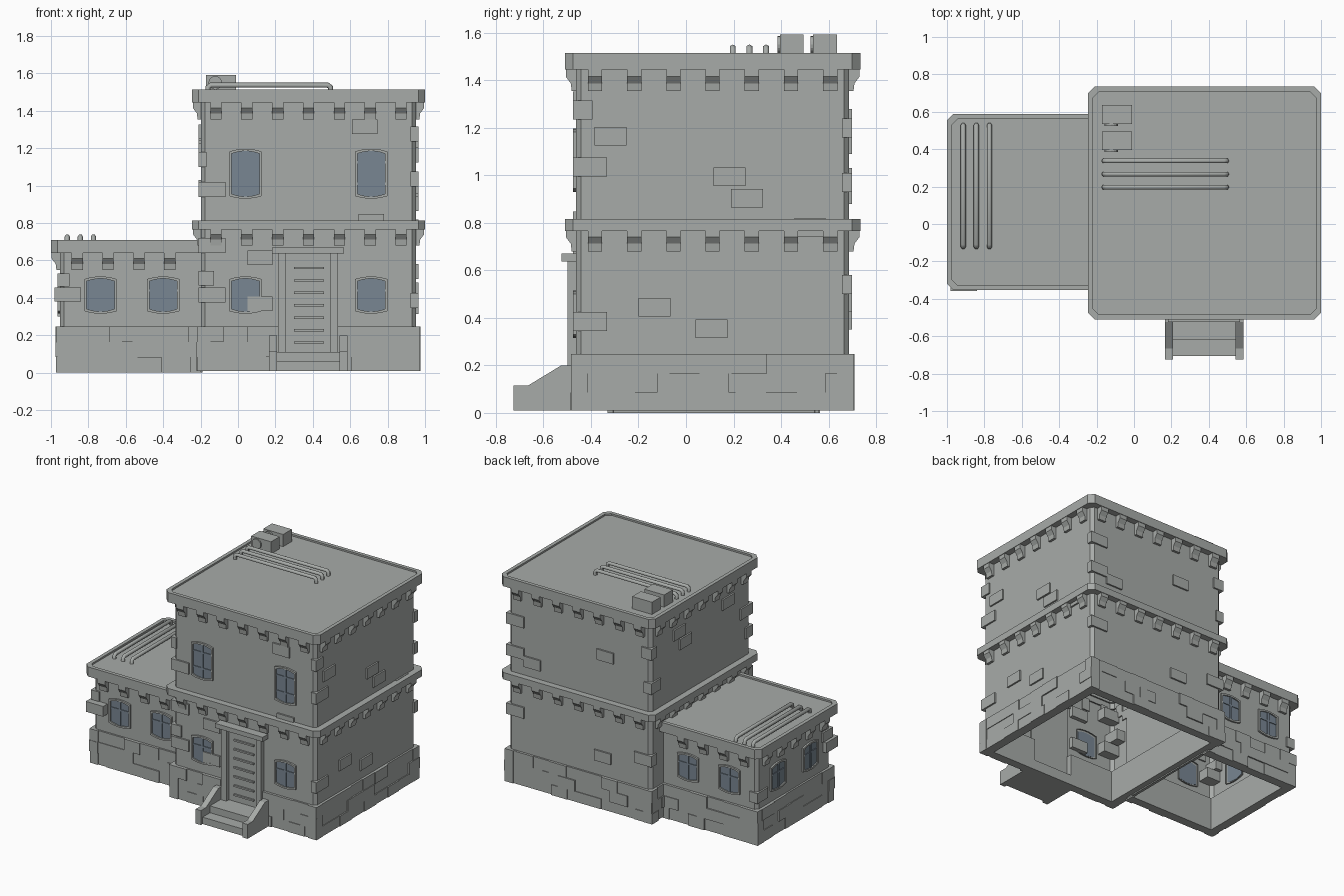
import bpy, bmesh, math, random
from mathutils import Vector

if "Cube" in bpy.data.objects:
    bpy.data.objects.remove(bpy.data.objects["Cube"])

random.seed(4)


def material(name, rgb):
    m = bpy.data.materials.new(name)
    m.diffuse_color = (*rgb, 1)
    m.use_nodes = True
    m.node_tree.nodes["Principled BSDF"].inputs["Base Color"].default_value = m.diffuse_color
    return m


STONE = material("grey stone", (0.39, 0.41, 0.395))
GLASS = material("blue grey glass", (0.19, 0.24, 0.29))


def build(name, lofts, mat):
    """Each loft is (loops, cap_start, cap_end); all go into one object."""
    bm = bmesh.new()
    for loops, cap0, cap1 in lofts:
        rings = [[bm.verts.new(p) for p in lp] for lp in loops]
        n = len(rings[0])
        for a, b in zip(rings, rings[1:]):
            for i in range(n):
                j = (i + 1) % n
                bm.faces.new((a[i], a[j], b[j], b[i]))
        if cap0:
            bm.faces.new(rings[0][::-1])
        if cap1:
            bm.faces.new(rings[-1])
    bmesh.ops.recalc_face_normals(bm, faces=bm.faces)
    me = bpy.data.meshes.new(name)
    bm.to_mesh(me)
    bm.free()
    me.materials.append(mat)
    ob = bpy.data.objects.new(name, me)
    bpy.context.collection.objects.link(ob)
    return ob


def box(x0, x1, y0, y1, z0, z1, f=lambda x, y, z: (x, y, z)):
    return ([[f(x, y, z) for x, y in ((x0, y0), (x1, y0), (x1, y1), (x0, y1))]
             for z in (z0, z1)], True, True)


class Block:
    """A building block: its wall rectangle and which sides are visible."""
    def __init__(s, x0, x1, y0, y1, right_chamfer, sides):
        s.r, s.cr, s.sides = (x0, x1, y0, y1), right_chamfer, sides

    def ring(s, grow, z, c=0.022):
        x0, x1, y0, y1 = s.r
        x0, y0, y1 = x0 - grow, y0 - grow, y1 + grow
        if s.cr:
            x1, d = x1 + grow, c
        else:
            d = 0.002
        return [(x0 + c, y0, z), (x1 - d, y0, z), (x1, y0 + d, z), (x1, y1 - d, z),
                (x1 - d, y1, z), (x0 + c, y1, z), (x0, y1 - c, z), (x0, y0 + c, z)]

    def on(s, side):
        """Map (along, outward, up) to world for one wall."""
        x0, x1, y0, y1 = s.r
        return {"front": lambda u, o, z: (u, y0 - o, z), "back": lambda u, o, z: (u, y1 + o, z),
                "left": lambda u, o, z: (x0 - o, u, z), "right": lambda u, o, z: (x1 + o, u, z)}[side]

    def span(s, side):
        return s.r[:2] if side in ("front", "back") else s.r[2:]


tower = Block(-0.198, 0.952, -0.463, 0.687, True, ("front", "right", "back", "left"))
wing = Block(-0.953, -0.19, -0.307, 0.542, False, ("front", "left", "back"))

# Hollow wall shells, open underneath
build("tower_walls", [([tower.ring(0, 0.01), tower.ring(0, 1.46)], False, True)], STONE)
build("wing_walls", [([wing.ring(0, 0.0), wing.ring(0, 0.66)], False, True)], STONE)


# Roof slabs with a shallow recess, and the middle band
def roof(name, b, z0, z1):
    build(name, [([b.ring(-0.01, z0), b.ring(0.047, z0, 0.035), b.ring(0.047, z1, 0.035),
                   b.ring(0.02, z1, 0.03), b.ring(0.02, z1 - 0.012, 0.03)], False, True)], STONE)


roof("tower_roof", tower, 1.445, 1.515)
roof("wing_roof", wing, 0.64, 0.71)
build("middle_band", [([tower.ring(-0.01, 0.765), tower.ring(0.047, 0.765, 0.035),
                        tower.ring(0.047, 0.815, 0.035), tower.ring(-0.01, 0.815)], False, False)], STONE)


# Corbels under every cornice
def corbels(name, b, top, centres):
    prof = [(-0.01, 0.005), (0.043, 0.005), (0.043, -0.03), (0.022, -0.058), (0.018, -0.09), (-0.01, -0.09)]
    parts = []
    for side in b.sides:
        f = b.on(side)
        for c in centres(side):
            parts.append(([[f(c + d, o, top + z) for o, z in prof] for d in (-0.03, 0.03)], True, True))
    build(name, parts, STONE)


def tower_centres(side):
    mid = sum(tower.span(side)) / 2
    return [mid + 0.165 * k for k in range(-3, 4)]


def wing_centres(side):
    if side == "left":
        return [0.118 + 0.165 * k for k in range(-2, 3)]
    return [-0.86 + 0.165 * k for k in range(4)]


corbels("upper_corbels", tower, 1.445, tower_centres)
corbels("middle_corbels", tower, 0.77, tower_centres)
corbels("wing_corbels", wing, 0.64, wing_centres)


# Brick courses around the foot, left open at the door
def plinth(name, b, z0):
    parts = []
    rows = [z0, 0.085, 0.165, 0.248]
    for side in b.sides:
        f = b.on(side)
        lo, hi = b.span(side)
        lo -= 0.02
        hi += 0.02 if b.cr or side == "left" else -0.01
        for r in range(3):
            u = lo
            step = 0.07 if r % 2 else 0.14
            while u < hi - 0.01:
                e = min(u + step, hi)
                if hi - e < 0.04:
                    e = hi
                step = random.uniform(0.125, 0.155)
                pieces = [(u, e)]
                if b is tower and side == "front" and r > 0:
                    pieces = [(u, min(e, 0.215)), (max(u, 0.535), e)]
                out = random.choice((0.013, 0.018, 0.023))
                parts += [box(p, q, -0.05, out, rows[r], rows[r + 1], f) for p, q in pieces if q - p > 0.005]
                u = e
    build(name, parts, STONE)


plinth("tower_plinth_bricks", tower, 0.01)
plinth("wing_plinth_bricks", wing, 0.0)

# Loose bricks standing out of the walls: side -> (start, bottom)
loose = {"front": [(0.61, 1.275), (0.645, 0.77), (0.05, 0.575), (0.05, 0.33)],
         "right": [(-0.385, 1.125), (0.115, 0.955), (0.19, 0.865), (-0.2, 0.405), (0.04, 0.315), (0.455, 0.74)],
         "back": [(0.1, 1.09), (0.69, 0.88), (0.12, 0.35)],
         "left": [(0.3, 1.24), (0.23, 1.15), (-0.26, 1.25)]}
build("wall_bricks", [box(u, u + 0.135, -0.03, 0.012, z, z + 0.078, tower.on(s))
                      for s, lst in loose.items() for u, z in lst], STONE)

# Corner bricks: (right?, back?, bottom, length x, length y)
quoins = [(0, 0, 0.94, 0.13, 0.07), (0, 0, 0.64, 0.13, 0.07), (0, 0, 0.375, 0.13, 0.07),
          (0, 0, 0.465, 0.07, 0.13), (0, 0, 1.1, 0.03, 0.13), (1, 0, 0.995, 0.03, 0.13),
          (1, 0, 1.235, 0.03, 0.07), (1, 0, 0.345, 0.03, 0.13), (1, 1, 1.16, 0.13, 0.03),
          (1, 1, 0.93, 0.13, 0.03), (1, 1, 0.5, 0.13, 0.03), (0, 1, 1.2, 0.07, 0.05),
          (0, 1, 0.95, 0.05, 0.1), (0, 1, 0.42, 0.13, 0.05)]
x0, x1, y0, y1 = tower.r
parts = []
for r, bk, z, lx, ly in quoins:
    xs = (x1 - lx, x1 + 0.012) if r else (x0 - 0.012, x0 + lx)
    ys = (y1 - ly, y1 + 0.012) if bk else (y0 - 0.012, y0 + ly)
    parts.append(box(*xs, *ys, z, z + 0.08))
parts += [box(-0.98, -0.84, -0.357, -0.22, 0.38, 0.455), box(-0.965, -0.9, -0.32, -0.2, 0.46, 0.53),
          box(-0.965, -0.9, 0.43, 0.553, 0.3, 0.375)]
build("corner_bricks", parts, STONE)


# Windows with gently bowed heads and sills
def outline(c, z0, z1, inset):
    w, bow = 0.086 - inset, 0.014
    ts = [-1 + 0.4 * i for i in range(6)]
    top = [(c + t * w, z1 - inset - bow * t * t) for t in ts]
    bot = [(c - t * w, z0 + inset + bow * t * t) for t in ts]
    return top + bot


def window(name, b, side, c, z0, z1, bars):
    f = b.on(side)
    lp = lambda inset, o: [f(u, o, z) for u, z in outline(c, z0, z1, inset)]
    build(name + "_frame", [([lp(0, -0.01), lp(0, 0.013), lp(0.012, 0.013), lp(0.012, 0.0)], False, False)], STONE)
    panes = [([lp(0.012, -0.002), lp(0.012, 0.004)], True, True)]
    panes.append(box(c - 0.008, c + 0.008, 0, 0.011, z0 + 0.013, z1 - 0.013, f))
    panes += [box(c - 0.073, c + 0.073, 0, 0.009, z - 0.006, z + 0.006, f) for z in bars]
    build(name + "_panes", panes, GLASS)


for i, c in enumerate((0.04, 0.712)):
    window(f"upper_window_{i}", tower, "front", c, 0.93, 1.197, (1.01, 1.125))
    window(f"lower_window_{i}", tower, "front", c, 0.315, 0.515, (0.44,))
for i, c in enumerate((-0.735, -0.4)):
    window(f"wing_front_window_{i}", wing, "front", c, 0.315, 0.515, (0.44,))
    window(f"wing_back_window_{i}", wing, "back", c, 0.315, 0.515, (0.44,))
for i, c in enumerate((0.305, -0.065)):
    window(f"wing_side_window_{i}", wing, "left", c, 0.315, 0.515, (0.44,))

# Door with slats, posts and lintel
f = tower.on("front")
build("door", [box(0.25, 0.5, -0.01, 0.006, 0.1, 0.64, f)] +
      [box(0.3, 0.46, 0, 0.018, 0.155 + 0.0665 * i, 0.167 + 0.0665 * i, f) for i in range(7)], STONE)
build("door_surround", [box(0.213, 0.255, -0.01, 0.035, 0.1, 0.64, f), box(0.493, 0.535, -0.01, 0.035, 0.1, 0.64, f),
                        box(0.182, 0.567, -0.01, 0.062, 0.637, 0.67, f)], STONE)

# Front steps between sloped side walls
build("front_steps", [box(0.2, 0.55, -0.705, -0.46, 0.01, 0.06), box(0.2, 0.55, -0.62, -0.46, 0.06, 0.11)], STONE)
cheek = [(-0.725, 0.01), (-0.725, 0.115), (-0.665, 0.115), (-0.525, 0.2), (-0.465, 0.2), (-0.465, 0.01)]
build("step_side_walls", [([[(x, y, z) for y, z in cheek] for x in (a, a + 0.043)], True, True)
                          for a in (0.165, 0.542)], STONE)

# Roof boxes with round fans
parts = []
for y in (0.395, 0.535):
    parts.append(box(-0.17, -0.01, y, y + 0.1, 1.5, 1.592))
    ring = [(-0.122 + 0.036 * math.cos(a), 1.55 + 0.036 * math.sin(a))
            for a in (math.tau * i / 16 for i in range(16))]
    parts.append(([[(x, yy, z) for x, z in ring] for yy in (y + 0.01, y - 0.01)], True, True))
build("roof_fan_boxes", parts, STONE)


# Roof pipes bending down at both ends
def pipe(name, start, end, z):
    a, b = Vector((*start, 0)), Vector((*end, 0))
    d = (b - a).normalized()
    pts = [a + Vector((0, 0, z - 0.02)), a + Vector((0, 0, z + 0.012)), a + d * 0.015 + Vector((0, 0, z + 0.022))]
    pts += [b - d * 0.015 + Vector((0, 0, z + 0.022)), b + Vector((0, 0, z + 0.012)), b + Vector((0, 0, z - 0.02))]
    cu = bpy.data.curves.new(name, "CURVE")
    cu.dimensions = "3D"
    cu.bevel_depth, cu.bevel_resolution = 0.014, 1
    sp = cu.splines.new("POLY")
    sp.points.add(len(pts) - 1)
    for p, v in zip(sp.points, pts):
        p.co = (*v, 1)
    cu.materials.append(STONE)
    ob = bpy.data.objects.new(name, cu)
    bpy.context.collection.objects.link(ob)
    bpy.ops.object.select_all(action="DESELECT")
    ob.select_set(True)
    bpy.context.view_layer.objects.active = ob
    bpy.ops.object.convert(target="MESH")


for i in range(3):
    y, x = 0.197 + 0.07 * i, -0.913 + 0.07 * i
    pipe(f"tower_pipe_{i}", (-0.16, y), (0.495, y), 1.515)
    pipe(f"wing_pipe_{i}", (x, -0.122), (x, 0.528), 0.705)
